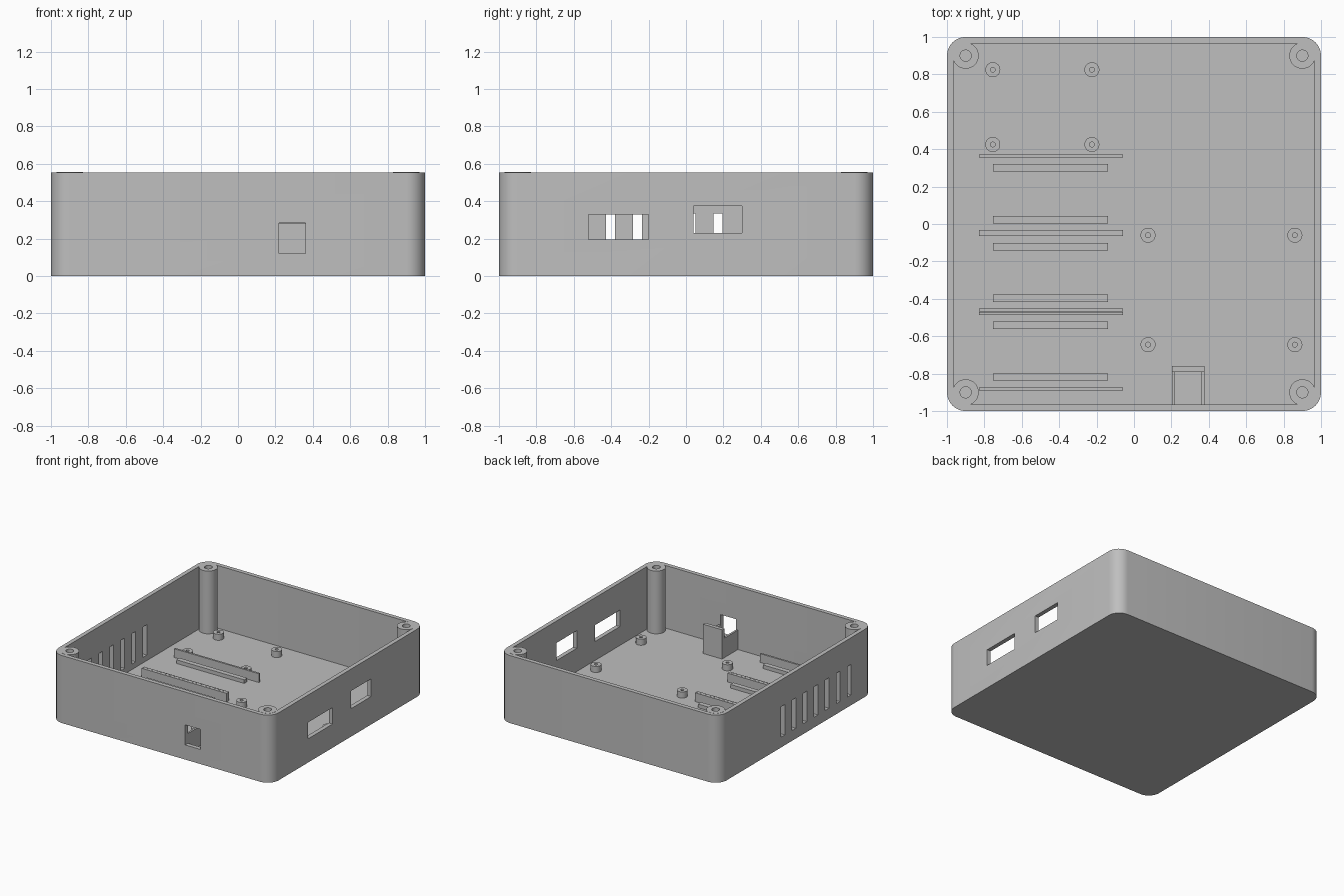
import bpy, bmesh, math
from mathutils import Vector

if "Cube" in bpy.data.objects:
    bpy.data.objects.remove(bpy.data.objects["Cube"])

grey = bpy.data.materials.new("matte_grey")
grey.use_nodes = True
grey.diffuse_color = (0.52, 0.52, 0.52, 1)
grey.node_tree.nodes["Principled BSDF"].inputs["Base Color"].default_value = (0.52, 0.52, 0.52, 1)

HEIGHT, WALL, FLOOR, CORE = 0.556, 0.035, 0.04, 0.9


def finish(name, bm, location=(0, 0, 0)):
    """Turn a bmesh into a grey object with smooth curves and sharp edges."""
    bmesh.ops.remove_doubles(bm, verts=bm.verts, dist=1e-5)
    bmesh.ops.recalc_face_normals(bm, faces=bm.faces)
    mesh = bpy.data.meshes.new(name)
    bm.to_mesh(mesh)
    bm.free()
    mesh.materials.append(grey)
    obj = bpy.data.objects.new(name, mesh)
    obj.location = location
    bpy.context.collection.objects.link(obj)
    return obj


def smooth(obj):
    bpy.ops.object.select_all(action='DESELECT')
    obj.select_set(True)
    bpy.context.view_layer.objects.active = obj
    bpy.ops.object.shade_smooth_by_angle(angle=math.radians(30))


def loft(name, core, sections, location=(0, 0, 0), steps=8):
    """Skin rounded squares (corner centres at +-core) given as (radius, z)."""
    bm = bmesh.new()
    rings = []
    for radius, z in sections:
        ring = []
        for k in range(4):
            mid = math.radians(90 * k + 45)
            cx, cy = math.copysign(core, math.cos(mid)), math.copysign(core, math.sin(mid))
            for i in range(steps + 1):
                a = math.pi / 2 * (k + i / steps)
                ring.append(bm.verts.new((cx + radius * math.cos(a), cy + radius * math.sin(a), z)))
        rings.append(ring)
    for a, b in zip(rings, rings[1:]):
        for i in range(len(a)):
            j = (i + 1) % len(a)
            bm.faces.new((a[i], a[j], b[j], b[i]))
    bm.faces.new(rings[0])
    bm.faces.new(rings[-1])
    return finish(name, bm, location)


def add_box(bm, x, y, z):
    """Box from (min, max) ranges."""
    verts = bmesh.ops.create_cube(bm, size=1)["verts"]
    lo, hi = Vector((x[0], y[0], z[0])), Vector((x[1], y[1], z[1]))
    for v in verts:
        v.co = (lo + hi) / 2 + v.co * (hi - lo)


def box(name, x, y, z):
    bm = bmesh.new()
    add_box(bm, x, y, z)
    return finish(name, bm)


# Open tray with rounded corners
tray = loft("tray", CORE, [(0.1, 0), (0.1, HEIGHT - 0.001),
                           (0.1 - WALL, HEIGHT - 0.001), (0.1 - WALL, FLOOR)])

# Port openings and ventilation slots
bm = bmesh.new()
add_box(bm, (0.95, 1.1), (-0.52, -0.2), (0.195, 0.33))
add_box(bm, (0.95, 1.1), (0.04, 0.3), (0.23, 0.375))
add_box(bm, (0.22, 0.36), (-1.1, -0.95), (0.12, 0.285))
for k in range(-3, 4):
    y = -0.26 + 0.1433 * k
    add_box(bm, (-1.1, -0.95), (y - 0.024, y + 0.024), (0.085, 0.335))
cutter = finish("opening_cutter", bm)
cutter.hide_render = True
cut = tray.modifiers.new("openings", 'BOOLEAN')
cut.object, cut.operation, cut.solver = cutter, 'DIFFERENCE', 'EXACT'
bpy.ops.object.select_all(action='DESELECT')
tray.select_set(True)
bpy.context.view_layer.objects.active = tray
bpy.ops.object.modifier_apply(modifier=cut.name)
bpy.data.objects.remove(cutter)
smooth(tray)

# Corner screw posts
for sx in (-1, 1):
    for sy in (-1, 1):
        smooth(loft("corner_post", 0, [(0.07, FLOOR - 0.01), (0.07, HEIGHT),
                                       (0.03, HEIGHT), (0.03, 0.2)], (sx * CORE, sy * CORE, 0)))

# Circuit board standoffs, two groups of four
for xs, ys in (((-0.755, -0.225), (0.425, 0.825)), ((0.075, 0.86), (-0.645, -0.06))):
    for x in xs:
        for y in ys:
            smooth(loft("standoff", 0, [(0.04, FLOOR - 0.01), (0.04, 0.09),
                                        (0.013, 0.09), (0.013, FLOOR + 0.002)], (x, y, 0), 6))

# Three bays, each with a pair of guide walls and a pair of low rails
for bay in range(3):
    centre = 0.162 - 0.421 * bay
    for side in (-1, 1):
        wall_y, rail_y = centre + side * 0.202, centre + side * 0.138
        box("guide_wall", (-0.83, -0.06), (wall_y - 0.008, wall_y + 0.008), (FLOOR - 0.01, 0.112))
        box("support_rail", (-0.755, -0.14), (rail_y - 0.02, rail_y + 0.02), (FLOOR - 0.01, 0.07))

# Socket holder behind the front opening
box("socket_back_plate", (0.204, 0.378), (-0.79, -0.76), (FLOOR - 0.01, 0.28))
for x in ((0.204, 0.22), (0.36, 0.378)):
    box("socket_side_plate", x, (-0.97, -0.785), (FLOOR - 0.01, 0.2))
